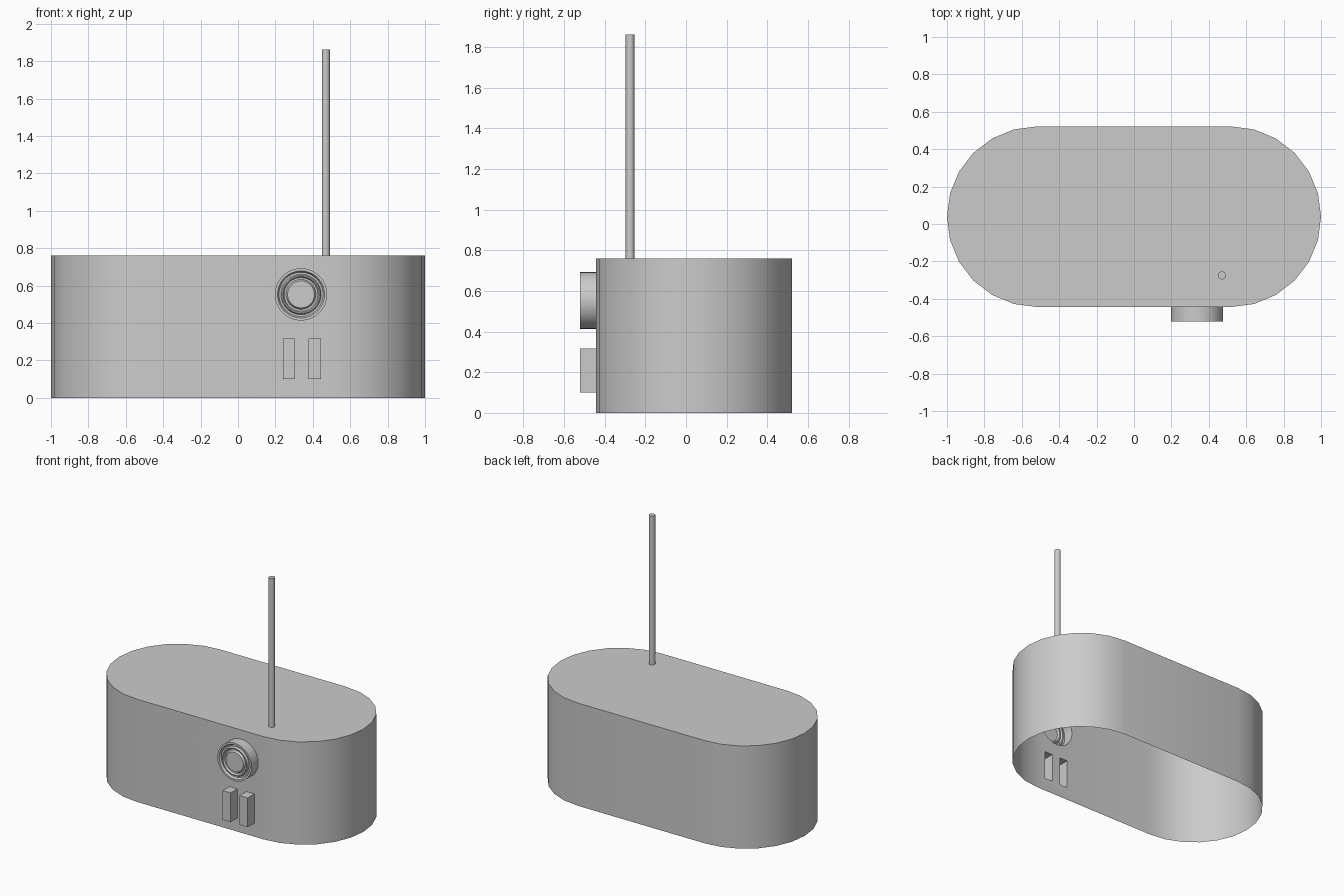
import bpy, bmesh, math

if "Cube" in bpy.data.objects:
    bpy.data.objects.remove(bpy.data.objects["Cube"])

R, CX, CY, H = 0.483, 0.517, 0.039, 0.76   # end radius, end centre, plan centre, height
FRONT, NOSE = CY - R, -0.522               # front wall and boss front
KNOB_X, KNOB_Z, KNOB_R = 0.337, 0.553, 0.14
TABS = [(0.24, 0.305), (0.377, 0.445)]
TAB_Z = (0.10, 0.316)

grey = bpy.data.materials.new("plain_grey")
grey.diffuse_color = (0.6, 0.6, 0.6, 1)
grey.use_nodes = True
grey.node_tree.nodes["Principled BSDF"].inputs["Base Color"].default_value = grey.diffuse_color


def finish(name, bm, recalc=True):
    if recalc:
        bmesh.ops.recalc_face_normals(bm, faces=bm.faces)
    me = bpy.data.meshes.new(name)
    bm.to_mesh(me)
    bm.free()
    me.materials.append(grey)
    ob = bpy.data.objects.new(name, me)
    bpy.context.collection.objects.link(ob)
    return ob


def smooth(ob):
    bpy.ops.object.select_all(action='DESELECT')
    ob.select_set(True)
    bpy.context.view_layer.objects.active = ob
    bpy.ops.object.shade_smooth_by_angle(angle=math.radians(30))


def ring(n, r, fn):
    return [fn(r * math.cos(2 * math.pi * i / n), r * math.sin(2 * math.pi * i / n)) for i in range(n)]


def loft(bm, rings, start=False, end=True):
    """Skin a list of point loops, optionally capping each end."""
    loops = [[bm.verts.new(p) for p in r] for r in rings]
    for a, b in zip(loops, loops[1:]):
        for i in range(len(a)):
            j = (i + 1) % len(a)
            bm.faces.new((a[i], a[j], b[j], b[i]))
    if start:
        bm.faces.new(loops[0][::-1])
    if end:
        bm.faces.new(loops[-1])


def knob_ring(r, y):
    return ring(32, r, lambda u, v: (KNOB_X + u, y, KNOB_Z + v))


def tab_ring(x0, x1, y):
    z0, z1 = TAB_Z
    return [(x0, y, z0), (x1, y, z0), (x1, y, z1), (x0, y, z1)]


# Stadium-shaped body, solid at first
plan = []
for side, start in ((1, -90), (-1, 90)):
    for i in range(13):
        a = math.radians(start + 15 * i)
        plan.append((side * CX + R * math.cos(a), CY + R * math.sin(a)))
bm = bmesh.new()
loft(bm, [[(x, y, z) for x, y in plan] for z in (0, H)], start=True)
solid = finish("body_solid", bm)

# Openings in the front wall behind the knob and tabs
bm = bmesh.new()
y0, y1 = FRONT - 0.1, FRONT + 0.1
loft(bm, [knob_ring(KNOB_R, y) for y in (y0, y1)], start=True)
for x0, x1 in TABS:
    loft(bm, [tab_ring(x0, x1, y) for y in (y0, y1)], start=True)
cutter = finish("opening_cutter", bm)
cutter.hide_render = True
mod = solid.modifiers.new("openings", 'BOOLEAN')
mod.operation, mod.solver, mod.object = 'DIFFERENCE', 'EXACT', cutter
bpy.context.view_layer.update()
cut = bpy.data.meshes.new_from_object(solid.evaluated_get(bpy.context.evaluated_depsgraph_get()))

# Thin open shell: drop the underside and the pocket faces
bm = bmesh.new()
bm.from_mesh(cut)
drop = []
for f in bm.faces:
    c = f.calc_center_median()
    pocket = all(0.19 < v.co.x < 0.49 and v.co.y < 0 for v in f.verts) and c.y > FRONT + 0.01 and c.z < H - 0.01
    if c.z < 0.001 or pocket:
        drop.append(f)
bmesh.ops.delete(bm, geom=drop, context='FACES')
body = finish("body_shell", bm, recalc=False)
for ob in (solid, cutter):
    bpy.data.objects.remove(ob)
smooth(body)

# Knob with concentric grooves in its face, open at the back
D = NOSE + 0.015
profile = [(KNOB_R, FRONT), (KNOB_R, NOSE), (0.126, NOSE), (0.118, D), (0.108, D), (0.102, NOSE),
           (0.096, NOSE), (0.090, D), (0.080, D), (0.072, NOSE)]
bm = bmesh.new()
loft(bm, [knob_ring(r, y) for r, y in profile])
smooth(finish("knob", bm))

# Two upright tabs, open at the back
for name, (x0, x1) in zip(("left_tab", "right_tab"), TABS):
    bm = bmesh.new()
    loft(bm, [tab_ring(x0, x1, y) for y in (FRONT, NOSE)])
    finish(name, bm)

# Antenna rod
bm = bmesh.new()
loft(bm, [ring(16, 0.0215, lambda u, v: (0.47 + u, -0.275 + v, z)) for z in (H, 1.862)])
smooth(finish("antenna", bm))
